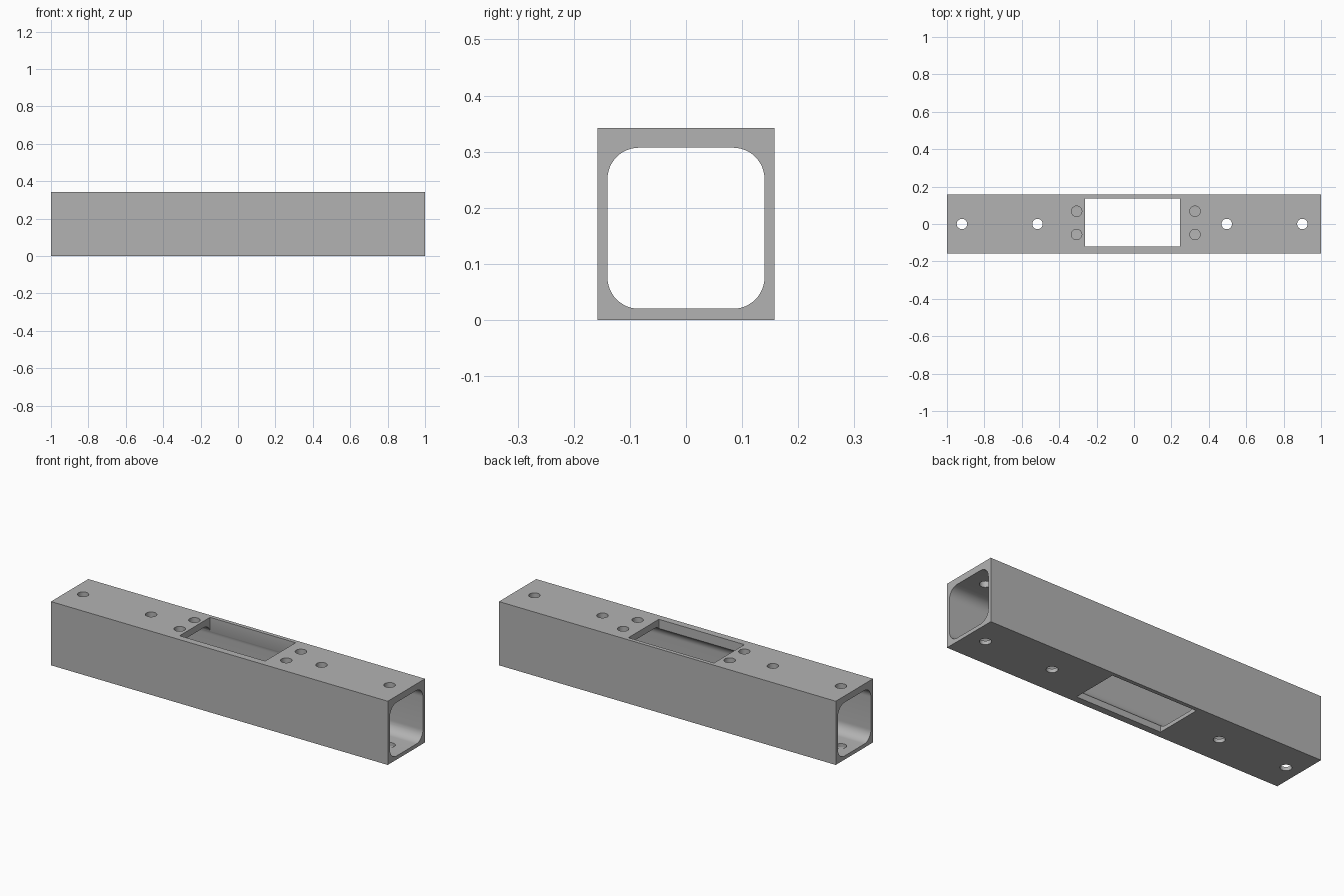
import bpy
import bmesh
import math
from mathutils import Matrix, Vector

default = bpy.data.objects.get("Cube")
if default:
    bpy.data.objects.remove(default, do_unlink=True)

HALF_W, HEIGHT = 0.158, 0.342      # outer section
BORE_W, BORE_LOW, BORE_HIGH, BORE_R = 0.14, 0.02, 0.307, 0.056
HOLE_R = 0.028

steel = bpy.data.materials.new("grey metal")
steel.use_nodes = True
GREY = (0.45, 0.45, 0.45, 1)
steel.diffuse_color = GREY
steel.node_tree.nodes["Principled BSDF"].inputs["Base Color"].default_value = GREY


def make_object(name, bm):
    bmesh.ops.recalc_face_normals(bm, faces=bm.faces)
    mesh = bpy.data.meshes.new(name)
    bm.to_mesh(mesh)
    bm.free()
    mesh.materials.append(steel)
    obj = bpy.data.objects.new(name, mesh)
    bpy.context.collection.objects.link(obj)
    return obj


def box(name, low, high):
    low, high = Vector(low), Vector(high)
    bm = bmesh.new()
    place = Matrix.Translation((low + high) / 2) @ Matrix.Diagonal((*(high - low), 1))
    bmesh.ops.create_cube(bm, size=1, matrix=place)
    return make_object(name, bm)


def drill(name, x, y, low, high):
    bm = bmesh.new()
    bmesh.ops.create_cone(bm, cap_ends=True, segments=32, radius1=HOLE_R, radius2=HOLE_R,
                          depth=high - low,
                          matrix=Matrix.Translation((x, y, (low + high) / 2)))
    return make_object(name, bm)


def bore(name):
    # Rounded rectangle swept along the length
    bm = bmesh.new()
    cy, low, high = BORE_W - BORE_R, BORE_LOW + BORE_R, BORE_HIGH - BORE_R
    corners = [(cy, high), (-cy, high), (-cy, low), (cy, low)]
    steps = 12
    ring = []
    for q, (y, z) in enumerate(corners):
        for i in range(steps + 1):
            a = math.pi / 2 * (q + i / steps)
            ring.append(bm.verts.new((-1.1, y + BORE_R * math.cos(a), z + BORE_R * math.sin(a))))
    face = bm.faces.new(ring)
    swept = bmesh.ops.extrude_face_region(bm, geom=[face])["geom"]
    bmesh.ops.translate(bm, vec=(2.2, 0, 0),
                        verts=[v for v in swept if isinstance(v, bmesh.types.BMVert)])
    return make_object(name, bm)


# Square tube body
tube = box("square_tube", (-1, -HALF_W, 0), (1, HALF_W, HEIGHT))

# Bore, window through both walls, through holes, and top-only holes
cutters = [bore("bore_cutter"),
           box("window_cutter", (-0.262, -0.121, -0.1), (0.246, 0.137, 0.5))]
for x in (-0.92, -0.516, 0.496, 0.9):
    cutters.append(drill("through_hole_cutter", x, 0, -0.1, 0.5))
for x in (-0.307, 0.326):
    for y in (-0.056, 0.068):
        cutters.append(drill("top_hole_cutter", x, y, 0.2, 0.5))

bpy.context.view_layer.objects.active = tube
for cutter in cutters:
    cutter.hide_render = True
    mod = tube.modifiers.new("cut", 'BOOLEAN')
    mod.operation, mod.solver, mod.object = 'DIFFERENCE', 'EXACT', cutter
    bpy.ops.object.modifier_apply(modifier=mod.name)
    bpy.data.objects.remove(cutter, do_unlink=True)

# Smooth bore corners and holes, crisp edges elsewhere
bpy.ops.object.select_all(action='DESELECT')
tube.select_set(True)
bpy.ops.object.shade_smooth_by_angle(angle=math.radians(30))
